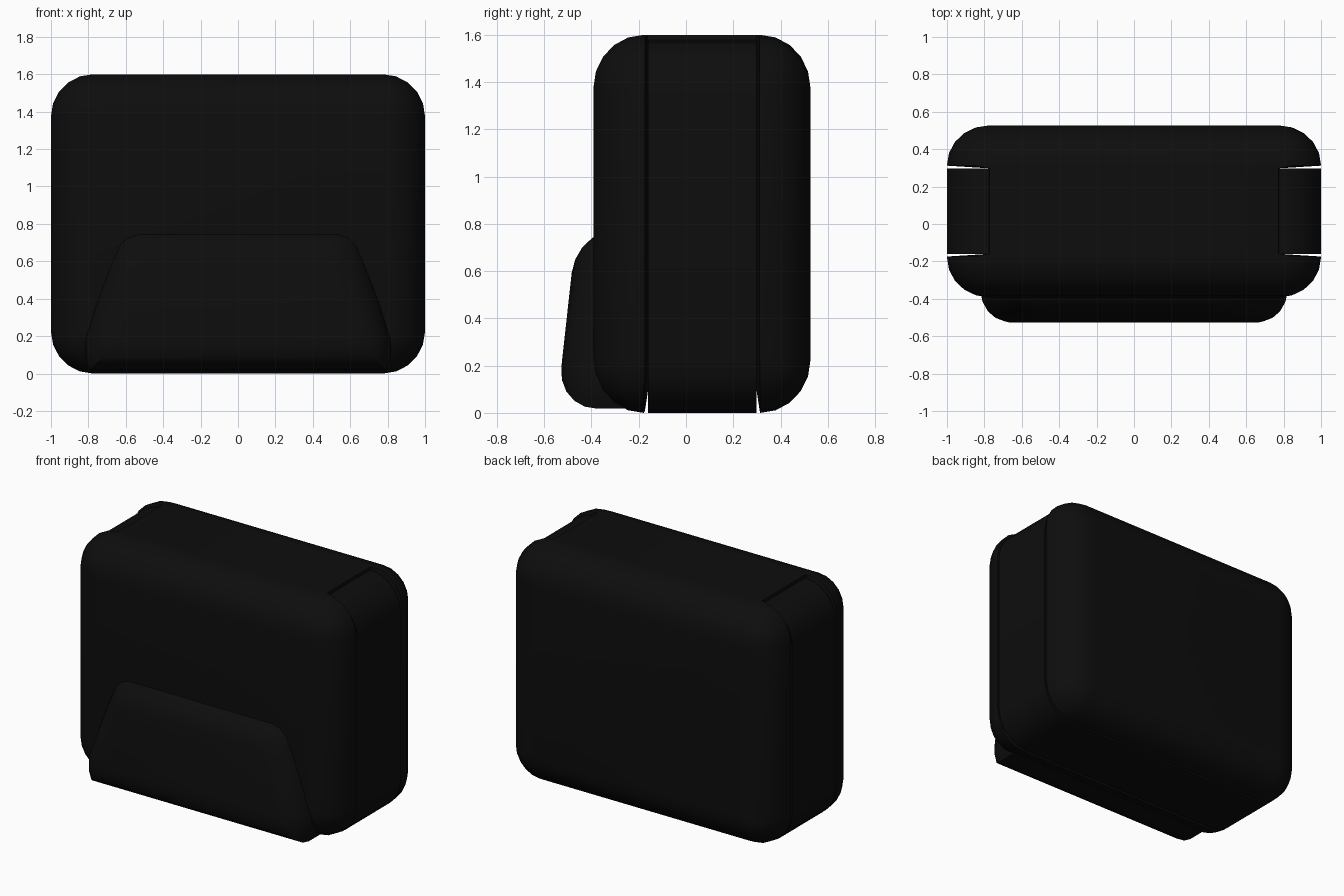
import bpy, bmesh
from math import sin, cos, pi, radians

if "Cube" in bpy.data.objects:
    bpy.data.objects.remove(bpy.data.objects["Cube"])

mat = bpy.data.materials.new("black_fabric")
mat.diffuse_color = (0.004, 0.004, 0.004, 1)
mat.use_nodes = True
mat.node_tree.nodes["Principled BSDF"].inputs["Base Color"].default_value = mat.diffuse_color
SEG = 5
R = 0.225


def rounded(x, z0, z1, r_top, r_low):
    """Rounded rectangle outline in the xz plane."""
    pts = []
    for cx, cz, r, start in ((x - r_low, z0 + r_low, r_low, -pi / 2), (x - r_top, z1 - r_top, r_top, 0),
                             (r_top - x, z1 - r_top, r_top, pi / 2), (r_low - x, z0 + r_low, r_low, pi)):
        for i in range(SEG + 1):
            a = start + i * pi / 2 / SEG
            pts.append((cx + r * cos(a), cz + r * sin(a)))
    return pts


def loft(name, rings):
    """Skin a list of equal-length 3D rings and cap both ends."""
    bm = bmesh.new()
    vs = [[bm.verts.new(p) for p in ring] for ring in rings]
    n = len(vs[0])
    for a, b in zip(vs, vs[1:]):
        for i in range(n):
            j = (i + 1) % n
            bm.faces.new((a[i], a[j], b[j], b[i]))
    bm.faces.new(vs[0])
    bm.faces.new(vs[-1])
    bmesh.ops.remove_doubles(bm, verts=bm.verts, dist=0.0003)
    bmesh.ops.recalc_face_normals(bm, faces=bm.faces)
    me = bpy.data.meshes.new(name)
    bm.to_mesh(me)
    bm.free()
    ob = bpy.data.objects.new(name, me)
    bpy.context.collection.objects.link(ob)
    me.materials.append(mat)
    bpy.ops.object.select_all(action='DESELECT')
    ob.select_set(True)
    bpy.context.view_layer.objects.active = ob
    bpy.ops.object.shade_smooth_by_angle(angle=radians(30))
    return ob


def at_y(outline, y):
    return [(x, y, z) for x, z in outline]


# Front and back shells: rounded outer edges, seam walls tapering inward
def shell(name, seam, outer):
    s = 1 if outer > seam else -1
    rings = [at_y(rounded(0.78, 0.10, 1.6, 0.004, 0.004), seam),
             at_y(rounded(1, 0.008, 1.6, R, R), seam + s * 0.014)]
    for i in range(SEG + 1):
        a = i * pi / 2 / SEG
        d = R * (1 - cos(a))
        y = outer - s * (R - 0.012) * (1 - sin(a))
        r = max(R - d, 0.002)
        rings.append(at_y(rounded(1 - d, d, 1.6 - d, r, r), y))
    return loft(name, rings)


shell("front_shell", -0.16, -0.392)
shell("back_shell", 0.298, 0.527)

# Gusset around the sides and bottom, slightly below the top panel
gusset = rounded(1, 0, 1.578, R, R)
loft("side_gusset", [at_y(gusset, -0.16), at_y(gusset, 0.298)])

# Top panel bridging the two shells
panel = rounded(0.775, 1.3, 1.6, 0.004, 0.004)
loft("top_panel", [at_y(panel, -0.162), at_y(panel, 0.3)])

# Sloped front pocket with tapering sides
half = [(0.79, 0.018), (0.815, 0.08), (0.82, 0.18), (0.75, 0.42), (0.685, 0.62),
        (0.65, 0.71), (0.61, 0.755), (0.55, 0.775)]
outline = half + [(-x, z) for x, z in reversed(half)]
rings = [at_y(outline, -0.22)]
for i in range(SEG + 1):
    a = i * pi / 2 / SEG
    d = 0.18 * (1 - cos(a))
    ring = []
    for x, z in outline:
        zz = 0.39 + (z - 0.39) * (0.38 - d) / 0.38
        y = -0.527 + 0.11 * (zz - 0.2) + 0.17 * (1 - sin(a))
        ring.append((x * (0.82 - d) / 0.82, y, zz))
    rings.append(ring)
loft("front_pocket", rings)
